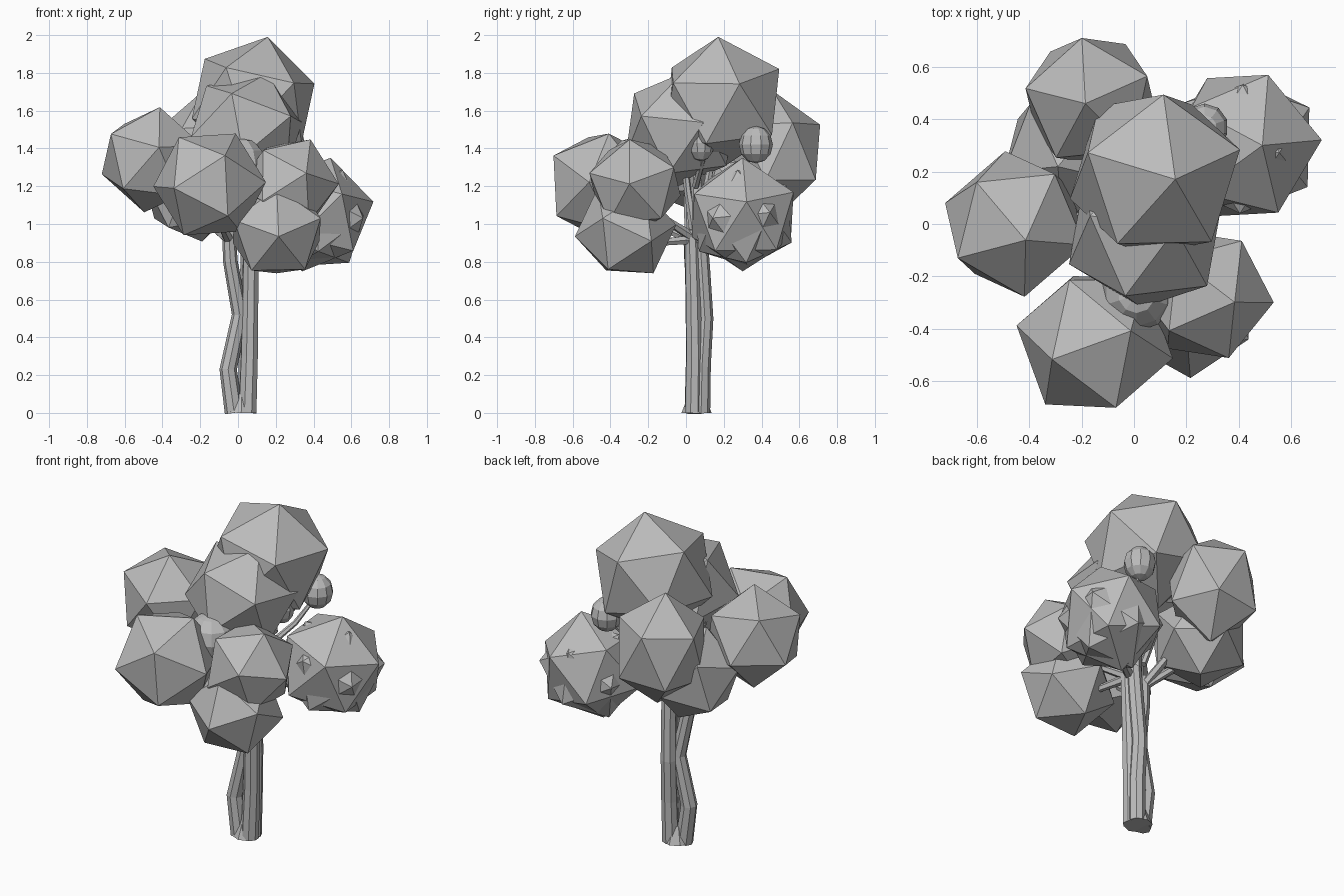
import bpy, bmesh
from mathutils import Vector, Matrix

cube = bpy.data.objects.get("Cube")
if cube:
    bpy.data.objects.remove(cube, do_unlink=True)

grey = bpy.data.materials.new("plain_grey")
grey.use_nodes = True
grey.diffuse_color = (0.5, 0.5, 0.5, 1)
grey.node_tree.nodes["Principled BSDF"].inputs["Base Color"].default_value = grey.diffuse_color


def add_mesh(name, mesh):
    obj = bpy.data.objects.new(name, mesh)
    bpy.context.collection.objects.link(obj)
    mesh.materials.clear()
    mesh.materials.append(grey)
    return obj


def frame(a, b):
    """Axes built from a main direction and a second direction."""
    z = Vector(a).normalized()
    y = z.cross(Vector(b)).normalized()
    return Matrix((y.cross(z), y, z)).transposed()


def leaf_clump(name, centre, radius, tip, side, stretch=1):
    """Icosahedron with one corner along tip and a neighbour towards side."""
    bm = bmesh.new()
    bmesh.ops.create_icosphere(bm, subdivisions=1, radius=radius)
    top = max(bm.verts, key=lambda v: v.co.z)
    near = next(e.other_vert(top) for e in top.link_edges)
    upright = frame(top.co, near.co).transposed()
    turn = frame(tip, side) @ Matrix.Diagonal((1, 1, stretch)) @ upright
    bm.transform(Matrix.Translation(centre) @ turn.to_4x4())
    mesh = bpy.data.meshes.new(name)
    bm.to_mesh(mesh)
    bm.free()
    return add_mesh(name, mesh)


def bud(name, centre, radius, stretch):
    """Small rounded low-poly lump."""
    bm = bmesh.new()
    bmesh.ops.create_uvsphere(bm, u_segments=10, v_segments=6, radius=radius)
    bm.transform(Matrix.Translation(centre) @ Matrix.Diagonal((1, 1, stretch, 1)))
    mesh = bpy.data.meshes.new(name)
    bm.to_mesh(mesh)
    bm.free()
    return add_mesh(name, mesh)


def limb(name, points, start, end, sides_level=2):
    """Tapered faceted tube along a bent path."""
    curve = bpy.data.curves.new(name, "CURVE")
    curve.dimensions = "3D"
    curve.bevel_depth = 1
    curve.bevel_resolution = sides_level
    curve.use_fill_caps = True
    line = curve.splines.new("POLY")
    line.points.add(len(points) - 1)
    for i, (p, co) in enumerate(zip(line.points, points)):
        p.co = (*co, 1)
        p.radius = start + (end - start) * i / (len(points) - 1)
    line.use_smooth = False
    temp = bpy.data.objects.new(name + "_path", curve)
    bpy.context.collection.objects.link(temp)
    graph = bpy.context.evaluated_depsgraph_get()
    mesh = bpy.data.meshes.new_from_object(temp.evaluated_get(graph))
    bpy.data.objects.remove(temp, do_unlink=True)
    mesh.name = name
    mesh.shade_flat()
    return add_mesh(name, mesh)


# Leaf clumps: centre, radius, corner direction, neighbouring corner direction, stretch
clumps = {
    "crown_top": ((.08, .19, 1.65), .35, (.08, -.02, .35), (.3, .09, .06)),
    "crown_front": ((.045, -.03, 1.5), .32, (.11, .01, .29), (-.16, .05, .21)),
    "crown_right": ((-.455, 0, 1.34), .288, (.04, -.06, .27), (.04, -.29, .08)),
    "crown_front_right": ((-.15, -.45, 1.21), .305, (-.17, -.07, .26), (.16, .05, .26)),
    "crown_front_left": ((.27, -.27, 1.21), .265, (.12, -.03, .25), (.09, -.25, .05)),
    "crown_low": ((.205, -.32, .965), .27, (.01, -.26, -.03), (-.16, -.11, -.25)),
    "crown_back_left": ((.415, .3, 1.05), .31, (.08, 0, .32), (.28, .02, .03)),
    "crown_back_left_inner": ((.42, .3, 1.03), .29, (.18, .02, -.25), (-.14, .03, -.28)),
    "crown_back": ((-.165, .47, 1.37), .275, (-.02, -.01, .33), (.25, .11, .1), 1.22),
    "crown_back_low": ((-.24, .28, 1.17), .275, (.05, .06, -.26), (-.26, .1, 0)),
}
for name, spec in clumps.items():
    leaf_clump(name, *spec)

# Small rounded leaf lumps
bud("bud_back", (.27, .37, 1.42), .09, 1.1)
bud("bud_side", (.24, .08, 1.43), .07, 1.4)
bud("bud_front", (.01, -.27, 1.32), .14, 1)

# Trunk: shared foot and three strands
limb("trunk_foot", [(.017, .056, 0), (.02, .056, .1)], .08, .04)
limb("strand_right", [(-.02, .045, 0), (-.052, .045, .23), (.01, .055, .52),
                      (-.04, .03, .8), (-.05, .02, .97)], .05, .035)
limb("strand_left", [(.05, .04, 0), (.06, .045, .3), (.065, .04, .6),
                     (.07, .03, .97)], .05, .042)
limb("strand_back", [(.045, .08, 0), (.05, .085, .25), (.045, .1, .5),
                     (.055, .085, .75), (.06, .07, .97)], .048, .042)
limb("leader", [(.06, .06, .9), (.04, .06, 1.2), (.08, .05, 1.5), (.11, .03, 1.8),
                (.12, .02, 1.85)], .05, .012, 1)

# Branches reaching into each clump
forks = {"right": (-.05, .02, .92), "left": (.07, .05, .92)}
for name, (centre, *shape) in clumps.items():
    root = Vector(forks["right" if centre[0] < 0 else "left"])
    goal = Vector(centre)
    middle = root.lerp(goal, .5) - Vector((0, 0, .04))
    limb(name.replace("crown", "branch"), [root, middle, goal], .028, .012, 1)

# Bare twigs poking out between clumps
limb("twig_left", [(.08, .05, 1.2), (.24, .1, 1.38), (.3, .21, 1.55)], .02, .006, 1)
limb("twig_back", [(.08, .08, 1.1), (.2, .26, 1.25), (.27, .38, 1.4)], .02, .01, 1)
limb("twig_right", [(-.04, .03, 1.05), (-.13, .04, 1.3), (-.19, .03, 1.48)], .02, .012, 1)
